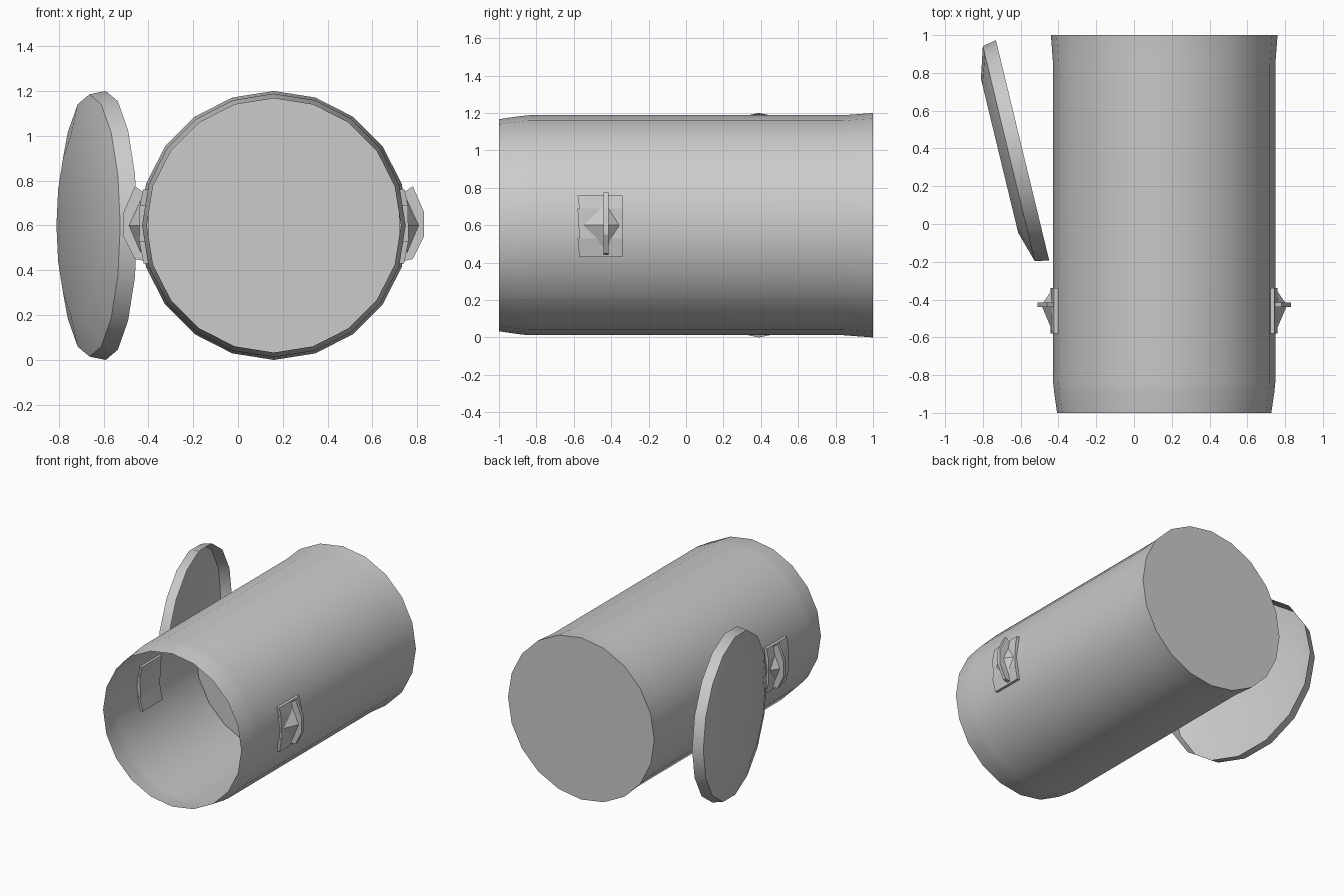
import bpy, bmesh, math
from mathutils import Vector, Matrix

if "Cube" in bpy.data.objects:
    bpy.data.objects.remove(bpy.data.objects["Cube"])

CX, CZ = 0.16, 0.6      # axis of the can


def make_object(name, bm, angle=35):
    bmesh.ops.recalc_face_normals(bm, faces=bm.faces)
    mesh = bpy.data.meshes.new(name)
    bm.to_mesh(mesh)
    bm.free()
    ob = bpy.data.objects.new(name, mesh)
    bpy.context.collection.objects.link(ob)
    bpy.ops.object.select_all(action='DESELECT')
    ob.select_set(True)
    bpy.context.view_layer.objects.active = ob
    bpy.ops.object.shade_smooth_by_angle(angle=math.radians(angle))
    return ob


def revolve(name, profile, matrix, sides=20, cap_end=True):
    """Turn (radius, height) rings around local z; optionally close the last ring."""
    bm = bmesh.new()
    rings = []
    for r, h in profile:
        rings.append([bm.verts.new(matrix @ Vector((
            r * math.cos(2 * math.pi * i / sides),
            r * math.sin(2 * math.pi * i / sides), h))) for i in range(sides)])
    for a, b in zip(rings, rings[1:]):
        for i in range(sides):
            j = (i + 1) % sides
            bm.faces.new((a[i], a[j], b[j], b[i]))
    if cap_end:
        tip = bm.verts.new(matrix @ Vector((0, 0, profile[-1][1])))
        for i in range(sides):
            bm.faces.new((rings[-1][i], rings[-1][(i + 1) % sides], tip))
    return make_object(name, bm)


# Local z runs along world +y for the can
can_axis = Matrix.Translation((CX, 0, CZ)) @ Matrix.Rotation(-math.pi / 2, 4, 'X')

# Can shell: open at the front, narrow front lip, slightly flared closed back
revolve("can_body", [(0.567, -1.0), (0.583, -0.89), (0.588, -0.84),
                     (0.588, 0.84), (0.6, 1.0)], can_axis)

# Floor inside the can
revolve("inner_floor", [(0.58, 0.1)], can_axis)

# Lid: shallow dish leaning beside the can, open side towards it
outward = Vector((-0.972, -0.235, 0)).normalized()
lid_axis = (Matrix.Translation((-0.59, 0.39, CZ)) @
            outward.to_track_quat('Z', 'Y').to_matrix().to_4x4())
revolve("lid", [(0.6, 0.0), (0.585, 0.075), (0.42, 0.125)], lid_axis, sides=16)


def side_lug(name, s):
    """Flat mounting plate with a pointed vertical fin; s is the side (+1/-1)."""
    bm = bmesh.new()

    def prism(outline, offset):
        a = [bm.verts.new(p) for p in outline]
        b = [bm.verts.new(Vector(p) + Vector(offset)) for p in outline]
        bm.faces.new(a)
        bm.faces.new(b[::-1])
        for i in range(len(a)):
            j = (i + 1) % len(a)
            bm.faces.new((a[i], b[i], b[j], a[j]))

    # curved plate made from three strips following the can
    zs = [0.43, 0.53, 0.69, 0.76]
    for z0, z1 in zip(zs, zs[1:]):
        x0, x1 = (CX + s * math.sqrt(0.605 ** 2 - (z - CZ) ** 2) for z in (z0, z1))
        prism([(x0, -0.57, z0), (x0, -0.34, z0), (x1, -0.34, z1), (x1, -0.58, z1)],
              (-s * 0.04, 0, 0))
    # thin fin
    fin = [(0.57, 0.44), (0.62, 0.45), (0.67, 0.55), (0.67, 0.66), (0.62, 0.775), (0.57, 0.74)]
    prism([(CX + s * d, -0.44, z) for d, z in fin], (0, 0.025, 0))
    # low pyramid that braces the fin
    base = [bm.verts.new((CX + s * 0.595, y, z)) for y, z in
            ((-0.56, 0.6), (-0.43, 0.47), (-0.35, 0.6), (-0.43, 0.72))]
    tip = bm.verts.new((CX + s * 0.65, -0.43, 0.6))
    for i in range(4):
        bm.faces.new((base[i], base[(i + 1) % 4], tip))
    make_object(name, bm, 25)


# Handle lugs on both sides near the mouth
side_lug("lug_right", 1)
side_lug("lug_left", -1)
